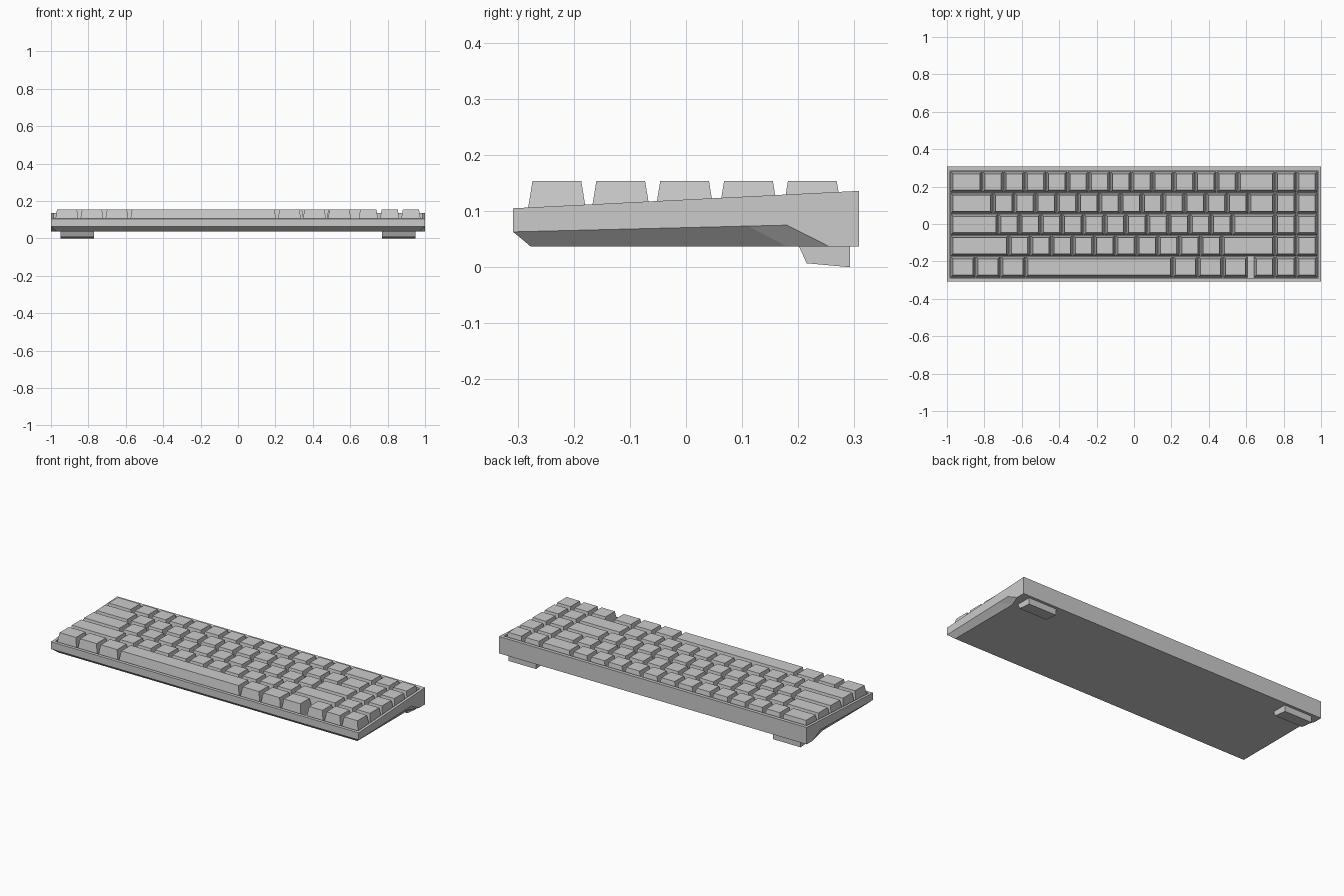
import bpy, bmesh

if "Cube" in bpy.data.objects:
    bpy.data.objects.remove(bpy.data.objects["Cube"])


def make_object(name, bm):
    bmesh.ops.recalc_face_normals(bm, faces=bm.faces)
    mesh = bpy.data.meshes.new(name)
    bm.to_mesh(mesh)
    bm.free()
    obj = bpy.data.objects.new(name, mesh)
    bpy.context.collection.objects.link(obj)
    return obj


# Case: right half of a tray with sloped rim and undercut, then mirrored
def rim_z(y):
    return 0.105 + 0.031 * (y + 0.308) / 0.616


YF, YB = -0.308, 0.308        # outer front and back
IX, IF, IB = 0.984, -0.291, 0.285   # tray opening
FLOOR = 0.08
P = {
    't0': (0, YF, rim_z(YF)), 't1': (1, YF, rim_z(YF)),
    't2': (1, YB, rim_z(YB)), 't3': (0, YB, rim_z(YB)),
    'i0': (0, IF, rim_z(IF)), 'i1': (IX, IF, rim_z(IF)),
    'i2': (IX, IB, rim_z(IB)), 'i3': (0, IB, rim_z(IB)),
    'f0': (0, IF, FLOOR), 'f1': (IX, IF, FLOOR),
    'f2': (IX, IB, FLOOR), 'f3': (0, IB, FLOOR),
    'e0': (0, YF, 0.063), 'e1': (1, YF, 0.063),
    'e2': (1, 0.11, 0.0733), 'e3': (1, 0.18, 0.075),
    'b0': (0, -0.277, 0.037), 'b1': (0.97, -0.277, 0.037),
    'b2': (0.97, 0.18, 0.037), 'b3': (1, 0.255, 0.037),
    'b4': (1, YB, 0.037), 'b5': (0, YB, 0.037),
}
FACES = [
    't0 t1 i1 i0', 't1 t2 i2 i1', 't2 t3 i3 i2',      # rim
    'i0 i1 f1 f0', 'i1 i2 f2 f1', 'i2 i3 f3 f2',      # inner walls
    'f0 f1 f2 f3',                                    # key plate
    't0 e0 e1 t1', 't1 e1 e2 e3 b3 b4 t2', 't2 b4 b5 t3',  # outer walls
    'e0 b0 b1 e1', 'e1 b1 b2 e2', 'e2 b2 b3 e3',      # undercut
    'b0 b5 b4 b3 b2 b1',                              # underside
]
bm = bmesh.new()
v = {k: bm.verts.new(co) for k, co in P.items()}
for f in FACES:
    bm.faces.new([v[k] for k in f.split()])
bmesh.ops.mirror(bm, geom=bm.verts[:] + bm.edges[:] + bm.faces[:],
                 axis='X', merge_dist=0.0001)
bmesh.ops.remove_doubles(bm, verts=bm.verts, dist=0.0001)
make_object("case", bm)


# Keycaps: tapered blocks laid out by rows of widths in key units
U = 0.1138
LEFT, ROW_Y = -0.9815, -0.0025
GAP, INSET, TOP = 0.0015, 0.0135, 0.154


def add_key(bm, x0, x1, y0, y1):
    rings = []
    for d, z in ((GAP, FLOOR), (INSET, TOP)):
        rings.append([bm.verts.new(c) for c in (
            (x0 + d, y0 + d, z), (x1 - d, y0 + d, z),
            (x1 - d, y1 - d, z), (x0 + d, y1 - d, z))])
    lo, hi = rings
    bm.faces.new(lo[::-1])
    bm.faces.new(hi)
    for i in range(4):
        j = (i + 1) % 4
        bm.faces.new((lo[i], lo[j], hi[j], hi[i]))


M = 1.175    # modifier key width
rows = [
    [1.5] + [1] * 12 + [1.75, 1, 1],
    [2] + [1] * 12 + [1.25, 1, 1],
    [2.25] + [1] * 11 + [2, 1, 1],
    [2.75] + [1] * 10 + [2.5, 1, 1],
    [M, M, M, 14.25 - 6 * M - 0.27, M, M, M, -0.27, 1, 1, 1],  # negative = gap
]
for r, widths in enumerate(rows):
    bm = bmesh.new()
    x, yc = LEFT, ROW_Y + (2 - r) * U
    for w in widths:
        if w > 0:
            add_key(bm, x, x + w * U, yc - U / 2, yc + U / 2)
        x += abs(w) * U
    make_object(f"key_row_{r + 1}", bm)

# Rear feet: extruded wedge profile
profile = [(0.20, 0.04), (0.215, 0.007), (0.292, 0.0), (0.292, 0.04)]
for side, name in ((-1, "left_foot"), (1, "right_foot")):
    bm = bmesh.new()
    a, b = [[bm.verts.new((side * x, y, z)) for y, z in profile] for x in (0.77, 0.95)]
    bm.faces.new(a)
    bm.faces.new(b[::-1])
    for i in range(4):
        j = (i + 1) % 4
        bm.faces.new((a[i], a[j], b[j], b[i]))
    make_object(name, bm)
